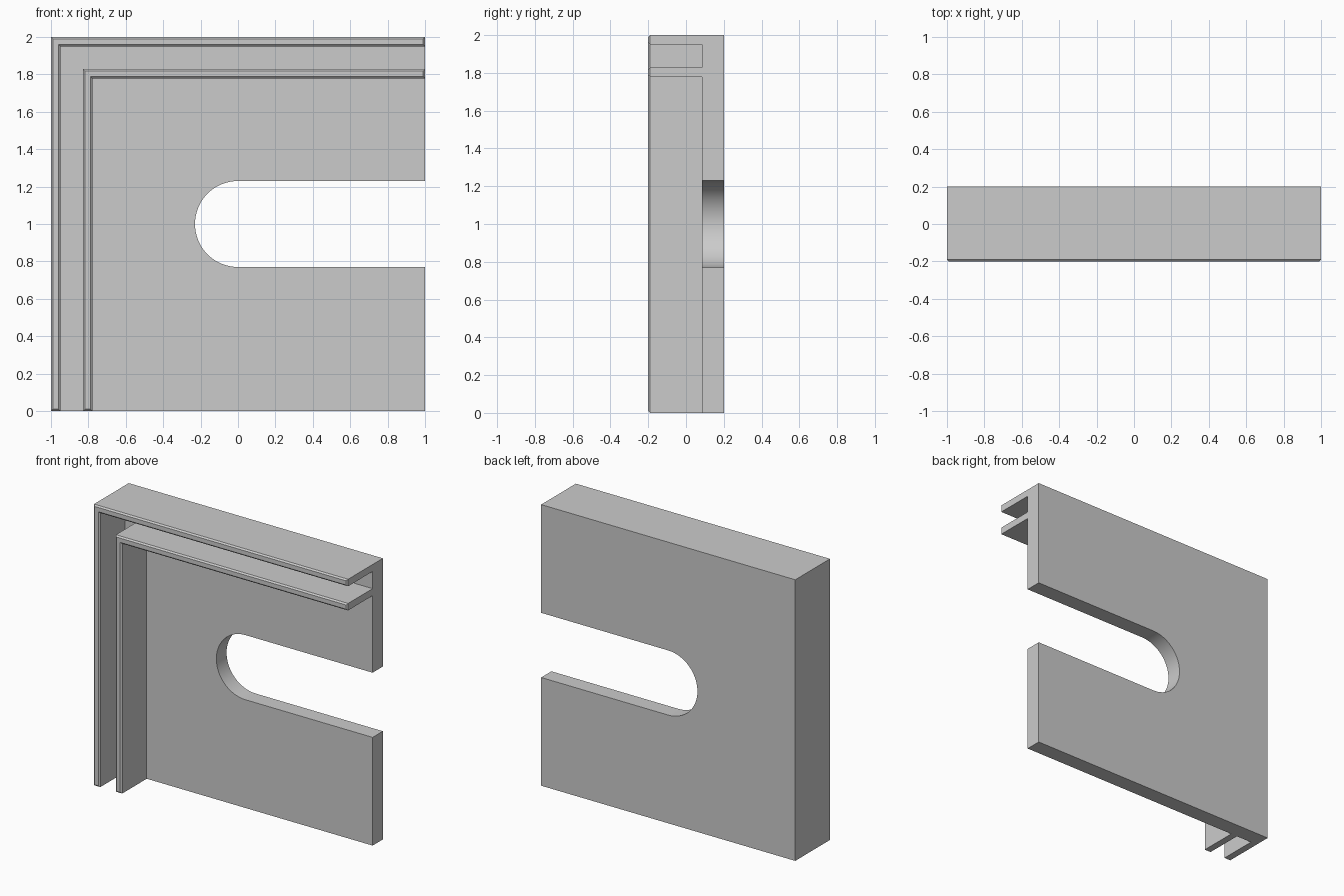
import bpy, bmesh, math

if "Cube" in bpy.data.objects:
    bpy.data.objects.remove(bpy.data.objects["Cube"])

grey = bpy.data.materials.new("light grey")
grey.diffuse_color = (0.6, 0.6, 0.6, 1)
grey.use_nodes = True
grey.node_tree.nodes["Principled BSDF"].inputs["Base Color"].default_value = grey.diffuse_color

PLATE_FRONT, BACK, FRONT = 0.085, 0.2, -0.2


def extrude_profile(name, points, y0, y1, chamfer=0):
    """Extrude an (x, z) outline from y0 (front) to y1, chamfering the front rim."""
    bm = bmesh.new()
    face = bm.faces.new([bm.verts.new((x, y0, z)) for x, z in points])
    out = bmesh.ops.extrude_face_region(bm, geom=[face], use_keep_orig=True)
    for v in out["geom"]:
        if isinstance(v, bmesh.types.BMVert):
            v.co.y = y1
    bmesh.ops.recalc_face_normals(bm, faces=bm.faces)
    if chamfer:
        rim = [e for e in bm.edges if all(abs(v.co.y - y0) < 1e-5 for v in e.verts)]
        bmesh.ops.bevel(bm, geom=rim, offset=chamfer, segments=1, affect='EDGES')
    mesh = bpy.data.meshes.new(name)
    bm.to_mesh(mesh)
    bm.free()
    mesh.materials.append(grey)
    obj = bpy.data.objects.new(name, mesh)
    bpy.context.collection.objects.link(obj)
    return obj


# Back plate with a round-ended slot open to the right
R, STEPS = 0.23, 32
arc = [(R * math.cos(a), 1 + R * math.sin(a))
       for a in (math.pi * (0.5 + i / STEPS) for i in range(STEPS + 1))]
plate = extrude_profile("back_plate",
                        [(1, 2), (1, 1 + R)] + arc + [(1, 1 - R), (1, 0), (-1, 0), (-1, 2)],
                        PLATE_FRONT, BACK)
bpy.context.view_layer.objects.active = plate
plate.select_set(True)
bpy.ops.object.shade_smooth_by_angle(angle=math.radians(30))


# L-shaped flanges along the left and top sides
def flange(name, inset, width):
    x, z = -1 + inset, 2 - inset
    extrude_profile(name, [(x, 0), (x, z), (1, z), (1, z - width),
                           (x + width, z - width), (x + width, 0)],
                    FRONT, PLATE_FRONT, 0.01)


flange("outer_flange", 0, 0.05)
flange("inner_flange", 0.172, 0.05)
